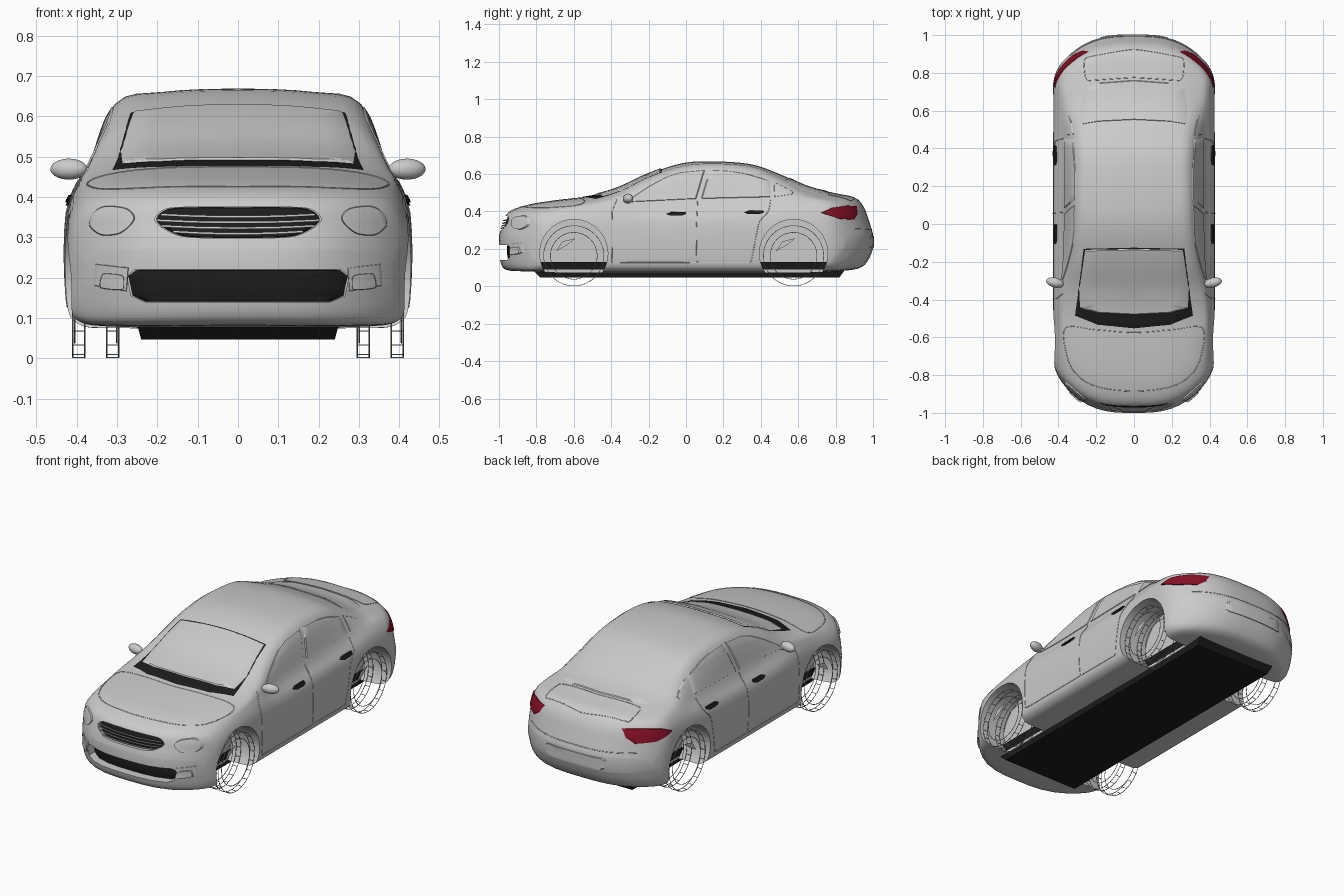
import bpy, bmesh, math
from mathutils import Vector
from mathutils.bvhtree import BVHTree

if "Cube" in bpy.data.objects:
    bpy.data.objects.remove(bpy.data.objects["Cube"])


def material(name, rgb):
    m = bpy.data.materials.new(name)
    m.diffuse_color = (*rgb, 1)
    m.use_nodes = True
    m.node_tree.nodes["Principled BSDF"].inputs["Base Color"].default_value = m.diffuse_color
    return m


BLACK = material("black_trim", (0.012, 0.012, 0.012))
RED = material("red_lens", (0.25, 0.005, 0.02))


def spline(pts, n, closed=False, k=0.5):
    """Interpolating curve through pts; k=0 gives straight segments."""
    P, out = [Vector(p) for p in pts], []
    c = len(P)
    at = (lambda i: P[i % c]) if closed else (lambda i: P[min(max(i, 0), c - 1)])
    for i in range(c if closed else c - 1):
        a, b = at(i), at(i + 1)
        ta, tb = (b - at(i - 1)) * k, (at(i + 2) - a) * k
        for s in range(n):
            t = s / n
            out.append(a * (2*t**3 - 3*t*t + 1) + ta * (t**3 - 2*t*t + t)
                       + b * (3*t*t - 2*t**3) + tb * (t**3 - t*t))
    if not closed:
        out.append(P[-1])
    return out


def make(name, verts, faces, mat=None, angle=35):
    bm = bmesh.new()
    vs = [bm.verts.new(v) for v in verts]
    for f in faces:
        bm.faces.new([vs[i] for i in f])
    bmesh.ops.remove_doubles(bm, verts=bm.verts, dist=1e-5)
    bmesh.ops.recalc_face_normals(bm, faces=bm.faces)
    me = bpy.data.meshes.new(name)
    bm.to_mesh(me)
    bm.free()
    ob = bpy.data.objects.new(name, me)
    bpy.context.collection.objects.link(ob)
    if mat:
        me.materials.append(mat)
    smooth(ob, angle)
    return ob


def smooth(ob, angle=35):
    bpy.ops.object.select_all(action='DESELECT')
    ob.select_set(True)
    bpy.context.view_layer.objects.active = ob
    bpy.ops.object.shade_smooth_by_angle(angle=math.radians(angle))


# Body stations: y, bottom z, half width, shoulder z, shoulder x, roof edge z, roof edge x, top z
STATIONS = [
    (-1.0, .17, .38, .24, .37, .26, .33, .27), (-.985, .11, .405, .29, .39, .31, .33, .32),
    (-.95, .085, .42, .36, .39, .382, .33, .395), (-.85, .08, .425, .38, .40, .415, .34, .435),
    (-.7, .075, .425, .40, .40, .435, .35, .46), (-.5, .075, .425, .42, .40, .455, .36, .485),
    (-.35, .075, .425, .43, .395, .49, .35, .53), (-.2, .075, .425, .44, .38, .56, .325, .60),
    (-.02, .075, .425, .445, .375, .615, .31, .658), (.15, .075, .425, .45, .375, .63, .305, .668),
    (.35, .075, .425, .455, .375, .615, .30, .652), (.5, .075, .425, .46, .375, .565, .305, .60),
    (.66, .075, .425, .455, .385, .50, .325, .53), (.8, .08, .425, .45, .39, .475, .33, .497),
    (.9, .09, .425, .43, .395, .455, .33, .475), (.95, .11, .42, .39, .39, .415, .33, .425),
    (.98, .15, .41, .32, .39, .335, .34, .345), (1.0, .2, .39, .26, .38, .275, .33, .28)]

verts, faces, N = [], [], 64
rows = spline(STATIONS, 5)
for y, zb, w, zs, ws, ze, we, zt in rows:
    half = [(0, zb), (.7*w, zb), (w - .03, zb + .01), (w, zb + .2*(zs - zb)), (w, zb + .75*(zs - zb)),
            (ws, zs), (we, ze), (.6*we, zt - .2*(zt - ze)), (0, zt)]
    full = half + [(-x, z) for x, z in half[-2:0:-1]]
    bow = max(0, abs(y) - .4) / .6 * (2.9 if y < 0 else 2.6)
    for p in spline(full, 4, True):
        verts.append((p.x, y - math.copysign(bow * abs(p.x)**3, y), p.y))
for r in range(len(rows) - 1):
    for i in range(N):
        j = (i + 1) % N
        faces.append((r*N + i, r*N + j, r*N + N + j, r*N + N + i))
for base in (0, (len(rows) - 1) * N):
    for i in range(16):
        q = list(dict.fromkeys((i, i + 1, 31 - i, 32 - i)))
        faces.append([base + k for k in q])
        faces.append([base + (-k) % N for k in reversed(q)])
body = make("body_shell", verts, faces)
bvh = BVHTree.FromPolygons(verts, faces)


def cast(view, a, b, off):
    """Drop a 2D point of one view onto the body, then lift it by off."""
    o, d = {'left': ((-2, a, b), (1, 0, 0)), 'right': ((2, a, b), (-1, 0, 0)),
            'front': ((a, -2, b), (0, 1, 0)), 'rear': ((a, 2, b), (0, -1, 0)),
            'top': ((a, b, 2), (0, 0, -1))}[view]
    hit = bvh.ray_cast(Vector(o), Vector(d))[0] or bvh.find_nearest(Vector(o))[0]
    return hit - Vector(d) * off


def panel(name, view, outline, hi, lo=-.004, mat=None, k=0.0, cutter=False):
    pts = spline(outline, 8, True, k)
    mid = sum(pts, Vector((0, 0))) / len(pts)
    rings = [(0, hi), (.25, hi), (.5, hi), (.75, hi), (.94, hi), (1, lo)]
    if cutter:
        rings = [(t, hi) for t in (0, .25, .5, .75, 1)] + [(t, lo) for t in (1, .75, .5, .25, 0)]
    vs, fs, n = [], [], len(pts)
    for t, off in rings:
        vs += [cast(view, *(mid + (p - mid) * t), off) for p in pts]
    for r in range(len(rings) - 1):
        for i in range(n):
            j = (i + 1) % n
            quad = (r*n + i, r*n + j, r*n + n + j, r*n + n + i)
            fs.append(quad[2:] + quad[:1] if rings[r][0] == 0 else
                      quad[:3] if rings[r + 1][0] == 0 else quad)
    return make(name, vs, fs, mat)


def rod(name, pts, radius, mat=None, cyclic=False):
    cu = bpy.data.curves.new(name, 'CURVE')
    cu.dimensions, cu.bevel_depth, cu.bevel_resolution = '3D', radius, 1
    sp = cu.splines.new('POLY')
    sp.points.add(len(pts) - 1)
    for q, p in zip(sp.points, pts):
        q.co = (*p, 1)
    sp.use_cyclic_u = cyclic
    if mat:
        cu.materials.append(mat)
    ob = bpy.data.objects.new(name, cu)
    bpy.context.collection.objects.link(ob)
    return ob


def seam(name, view, pts, radius=.0022, mat=None, closed=False, k=.5):
    rod(name, [cast(view, p.x, p.y, 0) for p in spline(pts, 8, closed, k)], radius, mat, closed)


def mirror_outline(half):
    return half + [(-x, b) for x, b in reversed(half) if x != 0]


# Wheel wells, lower air intake and grille cut out of the shell
WHEELS = (("front", -.6), ("rear", .575))
cutters = []
for side in (-1, 1):
    for _, y in WHEELS:
        bpy.ops.mesh.primitive_cylinder_add(vertices=64, radius=.182, depth=.25,
                                            location=(side * .376, y, .175), rotation=(0, math.pi/2, 0))
        cutters.append(bpy.context.object)
intake = mirror_outline([(.23, .14), (.265, .155), (.275, .205), (.255, .22)])
grille = mirror_outline([(0, .298), (.14, .303), (.205, .34), (.17, .372), (0, .375)])
cutters.append(panel("intake_cutter", 'front', intake, .06, -.05, cutter=True))
cutters.append(panel("grille_cutter", 'front', grille, .06, -.02, k=.4, cutter=True))
for c in cutters:
    c.hide_render = True
    m = body.modifiers.new("cut", 'BOOLEAN')
    m.operation, m.solver, m.object = 'DIFFERENCE', 'EXACT', c
bpy.context.view_layer.update()
cut_mesh = bpy.data.meshes.new_from_object(body.evaluated_get(bpy.context.evaluated_depsgraph_get()))
body.modifiers.clear()
body.data = cut_mesh
for c in cutters:
    bpy.data.objects.remove(c)
smooth(body)

# Front: intake, grille slats
panel("lower_intake", 'front', intake, -.044, -.052, BLACK)
panel("grille_back", 'front', grille, -.015, -.022, BLACK, k=.4)
for z, x in ((.314, .16), (.328, .19), (.342, .20), (.356, .19)):
    seam("grille_slat", 'front', [(-x, z), (-x/2, z - .004), (0, z - .005), (x/2, z - .004), (x, z)], .0035)

# Underbody tray
tray = [(sx * x, y, z) for x, z, ys in ((.24, .047, (-.78, .82)), (.262, .13, (-.86, .88)))
        for sx, y in ((-1, ys[0]), (1, ys[0]), (1, ys[1]), (-1, ys[1]))]
make("underbody", tray, [(0, 1, 2, 3), (4, 5, 6, 7)] +
     [(i, (i + 1) % 4, 4 + (i + 1) % 4, 4 + i) for i in range(4)], BLACK)

# Windscreen with black surround, rear window, bonnet and boot lines
panel("windscreen_surround", 'top',
      mirror_outline([(0, -.56), (.2, -.54), (.325, -.49), (.31, -.38), (.278, -.12), (0, -.115)]), .002, mat=BLACK)
panel("windscreen", 'top',
      mirror_outline([(0, -.485), (.2, -.475), (.295, -.445), (.3, -.35), (.268, -.13), (0, -.125)]), .007)
panel("rear_window", 'top',
      mirror_outline([(0, .55), (.2, .54), (.285, .525), (.29, .62), (.27, .72), (.2, .75), (0, .765)]), .004)
seam("bonnet_line", 'top', mirror_outline(
    [(0, -.885), (.2, -.86), (.31, -.79), (.36, -.68), (.36, -.55), (.2, -.56), (0, -.575)]), closed=True)
seam("boot_line", 'top', mirror_outline(
    [(0, .775), (.24, .76), (.26, .79), (.255, .88), (0, .925)]), closed=True, k=.2)
panel("plate_recess", 'rear', mirror_outline([(.17, .205), (.19, .215), (.19, .26), (.17, .27)]), .004)
seam("rear_bumper_line", 'rear', [(-.34, .31), (-.15, .305), (0, .305), (.15, .305), (.34, .31)])

for s, side in ((-1, 'left'), (1, 'right')):
    # Lamps
    panel(side + "_headlight", 'front', [(s*x, z) for x, z in (
        (.255, .345), (.275, .372), (.33, .378), (.362, .36), (.37, .33), (.34, .305), (.29, .31))], .010, k=.45)
    panel(side + "_fog_surround", 'front', [(s*x, z) for x, z in (
        (.275, .165), (.27, .225), (.355, .235), (.36, .18))], .004)
    panel(side + "_fog_light", 'front', [(s*x, z) for x, z in (
        (.285, .17), (.285, .205), (.335, .21), (.342, .175))], .012, k=.3)
    panel(side + "_tail_light", side, [(.72, .393), (.78, .42), (.86, .432), (.915, .43),
                                       (.92, .385), (.9, .355), (.82, .36)], .007, mat=RED)
    # Side glass
    panel(side + "_front_window", side, [(-.31, .448), (-.29, .475), (-.2, .535), (-.1, .588), (-.03, .612),
                                         (.107, .625), (.06, .466)], .004)
    panel(side + "_rear_window", side, [(.075, .466), (.122, .625), (.22, .62), (.32, .604), (.452, .565),
                                        (.458, .475)], .004)
    panel(side + "_quarter_window", side, [(.472, .477), (.468, .558), (.52, .535), (.575, .505),
                                           (.57, .492)], .004)
    # Doors, handles and sill line
    seam(side + "_front_door_line", side, [(-.37, .465), (-.395, .40), (-.397, .28), (-.395, .14), (-.38, .128),
                                           (.05, .128), (.057, .14), (.055, .3), (.062, .455)], k=.15)
    seam(side + "_rear_door_line", side, [(.07, .128), (.33, .128), (.35, .14), (.39, .34), (.44, .40),
                                          (.452, .46)], k=.15)
    for y, z in ((-.053, .387), (.363, .395)):
        panel(side + "_door_handle", side, [(y - .053, z), (y - .03, z + .009), (y + .05, z + .01),
                                            (y + .053, z), (y + .03, z - .009), (y - .03, z - .009)], .010, mat=BLACK)
    # Mirror
    bpy.ops.mesh.primitive_uv_sphere_add(segments=28, ring_count=16, location=(s * .419, -.31, .469),
                                         rotation=(0, 0, s * .25))
    mir = bpy.context.object
    mir.name, mir.scale = side + "_mirror", (.047, .026, .026)
    smooth(mir)
    rod(side + "_mirror_arm", [(s * .35, -.30, .452), (s * .40, -.305, .46)], .011)
    # Open lattice wheels
    for end, y0 in WHEELS:
        def ring_point(x, r, a):
            return (s * x, y0 + r * math.cos(a), .163 + r * math.sin(a))
        name = f"{end}_{side}_wheel"
        for x, r in ((.296, .161), (.325, .161), (.38, .161), (.409, .161), (.30, .125), (.405, .125)):
            rod(name + "_hoop", [ring_point(x, r, math.tau * i / 48) for i in range(48)], .0018, cyclic=True)
        for i in range(20):
            a = math.tau * i / 20
            rod(name + "_tread_bar", [ring_point(x, .161, a) for x in (.296, .325)], .0015)
            rod(name + "_tread_bar", [ring_point(x, .161, a) for x in (.38, .409)], .0015)
        make(name + "_spoke", [(s * .40, y0 + a, .163 + b) for a, b in (
            (-.095, .024), (-.06, .077), (.01, .094), (-.036, .057))], [(0, 1, 2, 3)])
